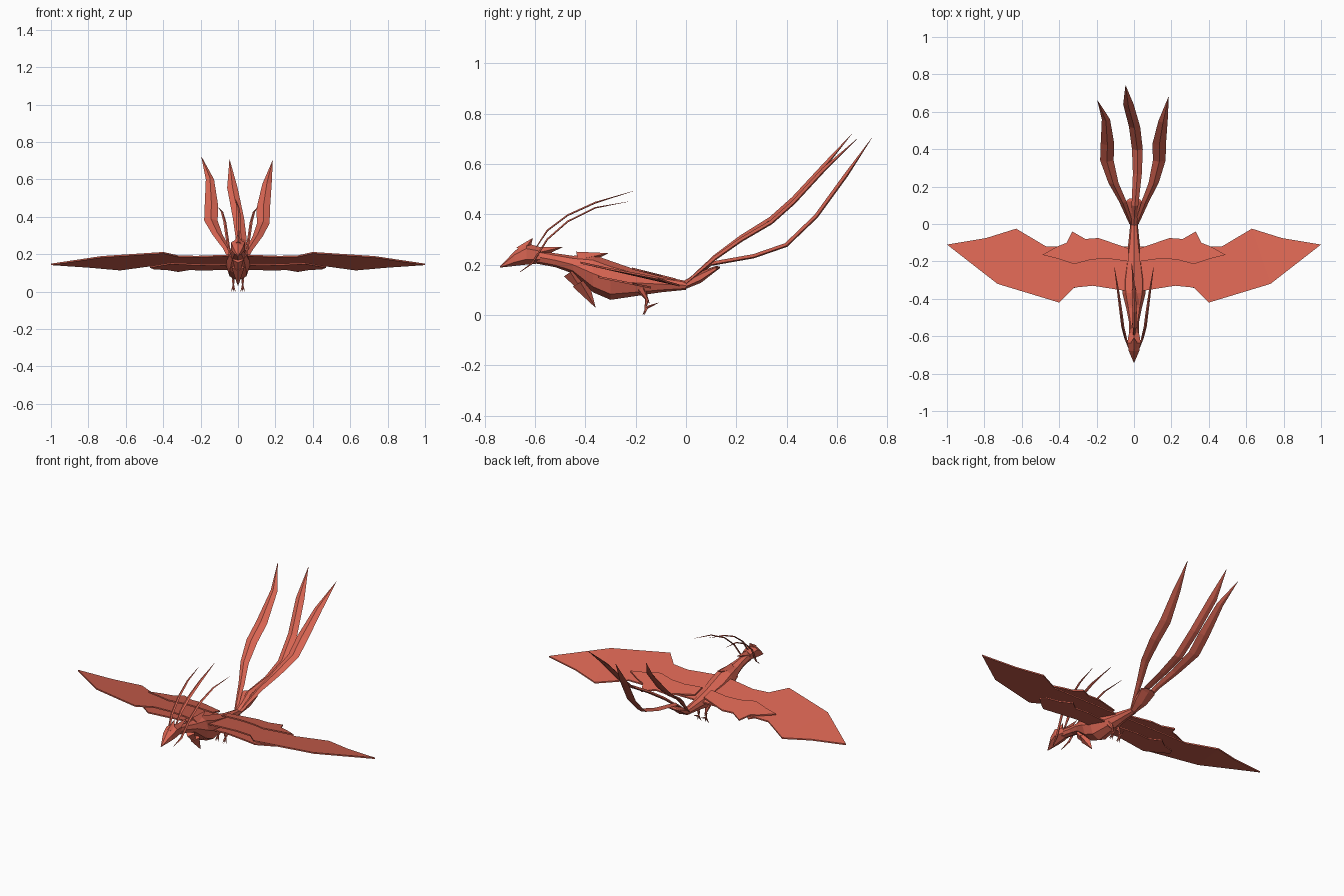
import bpy, bmesh, math
from mathutils import Vector

cube = bpy.data.objects.get("Cube")
if cube:
    bpy.data.objects.remove(cube, do_unlink=True)


def material(name, rgb):
    m = bpy.data.materials.new(name)
    m.use_nodes = True
    m.diffuse_color = (*rgb, 1)
    m.node_tree.nodes["Principled BSDF"].inputs["Base Color"].default_value = (*rgb, 1)
    return m


coral = material("coral red", (0.69, 0.13, 0.085))


def build(name, bm, mat):
    bmesh.ops.recalc_face_normals(bm, faces=bm.faces)
    mesh = bpy.data.meshes.new(name)
    bm.to_mesh(mesh)
    bm.free()
    mesh.materials.append(mat)
    ob = bpy.data.objects.new(name, mesh)
    bpy.context.collection.objects.link(ob)
    return ob


def skin(name, rings, mat):
    """Bridge equal-sized rings of points and cap both ends."""
    bm = bmesh.new()
    loops = [[bm.verts.new(p) for p in ring] for ring in rings]
    n = len(loops[0])
    for a, b in zip(loops, loops[1:]):
        for i in range(n):
            bm.faces.new((a[i], a[(i + 1) % n], b[(i + 1) % n], b[i]))
    bm.faces.new(loops[0])
    bm.faces.new(loops[-1])
    bmesh.ops.remove_doubles(bm, verts=bm.verts, dist=0.0005)
    return build(name, bm, mat)


def body_loft(name, sections, mat, n=8):
    """Sections are (y, top, bottom, half width)."""
    angles = [2 * math.pi * i / n for i in range(n)]
    return skin(name, [[(w * math.sin(a), y, (t + b) / 2 + (t - b) / 2 * math.cos(a))
                        for a in angles] for y, t, b, w in sections], mat)


def blade(name, lead, trail, height, mat, side, thick=0.008):
    """Thin wing layer between a leading and a trailing edge of (x, y)."""
    rings = []
    for f, r in zip(lead, trail):
        pts = [(side * x, y, height(x, y)) for x, y in (f, r)]
        rings.append([pts[0], pts[1]] + [(x, y, z - thick) for x, y, z in reversed(pts)])
    return skin(name, rings, mat)


def feather(name, points, mat, ridge=0.012):
    """Ridged feather along (x, y, z, half width) points."""
    rings = []
    for i, (x, y, z, w) in enumerate(points):
        a, b = points[max(i - 1, 0)], points[min(i + 1, len(points) - 1)]
        d = (Vector(b[:3]) - Vector(a[:3])).normalized()
        across = Vector((1, 0, 0))
        up = across.cross(d).normalized()
        c, h = Vector((x, y, z)), min(ridge, w * 0.7)
        rings.append([c - across * w, c + up * h, c + across * w, c - up * h * 0.4])
    return skin(name, rings, mat)


def spike(name, base, tip, width, mat, sides=4):
    base, tip = Vector(base), Vector(tip)
    q = (tip - base).to_track_quat('Z', 'Y')
    bm = bmesh.new()
    bmesh.ops.create_cone(bm, cap_ends=True, segments=sides, radius1=width,
                          radius2=0.0008, depth=(tip - base).length)
    for v in bm.verts:
        v.co = q @ v.co + (base + tip) / 2
    return build(name, bm, mat)


# Body, head and rump
body_loft("body", [(-0.60, 0.26, 0.205, 0.026), (-0.52, 0.245, 0.19, 0.028),
                   (-0.45, 0.235, 0.165, 0.042), (-0.37, 0.24, 0.09, 0.062),
                   (-0.30, 0.215, 0.06, 0.064), (-0.20, 0.18, 0.075, 0.048),
                   (-0.10, 0.155, 0.09, 0.03), (0.0, 0.135, 0.1, 0.02)], coral)
body_loft("head", [(-0.74, 0.192, 0.188, 0.002), (-0.68, 0.255, 0.195, 0.032),
                   (-0.635, 0.285, 0.2, 0.042), (-0.58, 0.27, 0.205, 0.03)], coral, 6)
body_loft("rump_fan", [(-0.01, 0.135, 0.1, 0.018), (0.06, 0.175, 0.128, 0.045),
                       (0.12, 0.195, 0.175, 0.055), (0.135, 0.192, 0.186, 0.03)], coral, 6)

# Crest, ruff and breast spikes
spike("head_crest", (0, -0.65, 0.25), (0, -0.61, 0.305), 0.03, coral)
spike("nape_crest", (0, -0.60, 0.245), (0, -0.49, 0.27), 0.025, coral)
spike("back_ruff", (0, -0.43, 0.22), (0, -0.31, 0.245), 0.032, coral)
spike("breast_spike", (0, -0.42, 0.13), (0, -0.36, 0.03), 0.035, coral)
spike("throat_spike", (0, -0.46, 0.17), (0, -0.395, 0.07), 0.03, coral)

# Wings in three layers, thighs and feet, both sides
MAIN_LEAD = [(0.03, -0.36), (0.22, -0.33), (0.32, -0.34), (0.40, -0.42), (0.73, -0.32), (1.0, -0.11)]
MAIN_TRAIL = [(0.03, -0.12), (0.22, -0.12), (0.36, -0.12), (0.47, -0.12), (0.63, -0.025), (0.79, -0.075)]
TOP_LEAD = [(0.03, -0.20), (0.14, -0.185), (0.23, -0.19), (0.32, -0.215), (0.41, -0.185), (0.49, -0.165)]
TOP_TRAIL = [(0.03, -0.13), (0.19, -0.075), (0.26, -0.08), (0.33, -0.04), (0.36, -0.10), (0.41, -0.12)]
LOW_LEAD = [(0.03, -0.32), (0.15, -0.31), (0.26, -0.33), (0.36, -0.35), (0.43, -0.29), (0.47, -0.25)]
LOW_TRAIL = [(0.03, -0.20), (0.18, -0.18), (0.26, -0.19), (0.32, -0.14), (0.38, -0.19), (0.45, -0.21)]
for side, label in ((1, "left"), (-1, "right")):
    blade(label + "_main_wing", MAIN_LEAD, MAIN_TRAIL,
          lambda x, y: 0.212 - 0.23 * (y + 0.42) + 0.03 * max(0, x - 0.7), coral, side)
    blade(label + "_upper_covert", TOP_LEAD, TOP_TRAIL,
          lambda x, y: 0.185 - 0.25 * (y + 0.2), coral, side)
    blade(label + "_lower_covert", LOW_LEAD, LOW_TRAIL,
          lambda x, y: 0.155 - 0.2 * (y + 0.35), coral, side)
    spike(label + "_thigh", (side * 0.025, -0.18, 0.105), (side * 0.025, -0.145, 0.045), 0.018, coral, 6)
    spike(label + "_shank", (side * 0.025, -0.155, 0.06), (side * 0.025, -0.165, 0.01), 0.008, coral, 6)
    for k in (-1, 0, 1):
        spike(label + "_toe", (side * 0.025, -0.155, 0.03),
              (side * 0.025 + k * 0.012, -0.172 + abs(k) * 0.006, 0.0), 0.006, coral)
    spike(label + "_hind_toe", (side * 0.025, -0.155, 0.03), (side * 0.025, -0.11, 0.048), 0.006, coral)
    # Long side plume of the head
    feather(label + "_head_plume", [(side * x, y, z, w) for x, y, z, w in (
        (0.03, -0.66, 0.17, 0.002), (0.045, -0.61, 0.205, 0.007), (0.06, -0.55, 0.30, 0.008),
        (0.07, -0.47, 0.37, 0.008), (0.085, -0.36, 0.425, 0.006), (0.105, -0.23, 0.45, 0.001))], coral, 0.005)

feather("middle_head_plume", [(0, -0.60, 0.26, 0.004), (0.003, -0.55, 0.335, 0.01),
                              (0.004, -0.47, 0.395, 0.011), (0, -0.36, 0.445, 0.009),
                              (-0.012, -0.21, 0.492, 0.001)], coral, 0.005)

# Tail plumes
feather("left_tail_plume", [(0.015, 0.0, 0.125, 0.01), (0.06, 0.12, 0.225, 0.02),
                            (0.105, 0.22, 0.295, 0.027), (0.135, 0.34, 0.365, 0.034),
                            (0.135, 0.43, 0.445, 0.036), (0.155, 0.55, 0.575, 0.025),
                            (0.185, 0.68, 0.70, 0.001)], coral)
feather("right_tail_plume", [(-0.015, 0.0, 0.125, 0.01), (-0.06, 0.12, 0.23, 0.02),
                             (-0.11, 0.22, 0.305, 0.027), (-0.145, 0.34, 0.38, 0.036),
                             (-0.142, 0.43, 0.46, 0.036), (-0.15, 0.56, 0.6, 0.022),
                             (-0.195, 0.66, 0.72, 0.001)], coral)
feather("middle_tail_plume", [(0, 0.0, 0.125, 0.01), (0.005, 0.10, 0.20, 0.018),
                              (0.018, 0.27, 0.23, 0.024), (0.018, 0.40, 0.275, 0.029),
                              (0.003, 0.52, 0.39, 0.03), (-0.03, 0.64, 0.555, 0.028),
                              (-0.045, 0.74, 0.705, 0.001)], coral)
